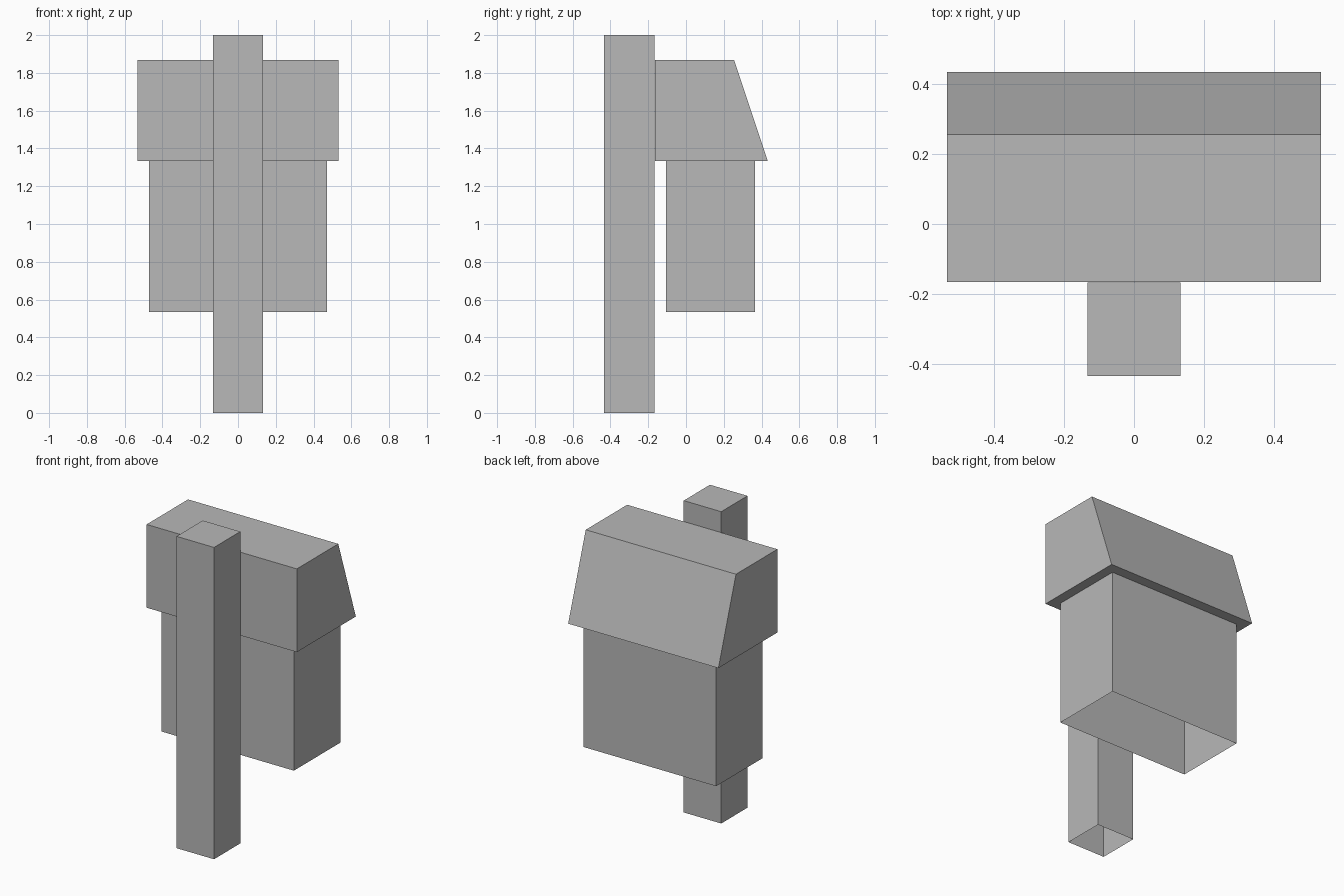
import bpy
import bmesh

cube = bpy.data.objects.get("Cube")
if cube:
    bpy.data.objects.remove(cube, do_unlink=True)

grey = bpy.data.materials.new("plain grey")
grey.use_nodes = True
color = (0.48, 0.48, 0.48, 1)
grey.diffuse_color = color
grey.node_tree.nodes["Principled BSDF"].inputs["Base Color"].default_value = color


def prism(name, half_width, profile, open_faces=()):
    """Extrude a (y, z) side profile along x, leaving out faces by normal z sign."""
    bm = bmesh.new()
    base = bm.faces.new([bm.verts.new((-half_width, y, z)) for y, z in profile])
    ext = bmesh.ops.extrude_face_region(bm, geom=[base], use_keep_orig=True)
    moved = [v for v in ext["geom"] if isinstance(v, bmesh.types.BMVert)]
    bmesh.ops.translate(bm, verts=moved, vec=(2 * half_width, 0, 0))
    bmesh.ops.recalc_face_normals(bm, faces=bm.faces)
    bm.normal_update()
    drop = [f for f in bm.faces if round(f.normal.z) in open_faces
            and abs(f.normal.z) > 0.99]
    bmesh.ops.delete(bm, geom=drop, context="FACES")
    mesh = bpy.data.meshes.new(name)
    bm.to_mesh(mesh)
    bm.free()
    mesh.materials.append(grey)
    obj = bpy.data.objects.new(name, mesh)
    bpy.context.collection.objects.link(obj)
    return obj


def rect(y0, y1, z0, z1):
    return [(y0, z0), (y1, z0), (y1, z1), (y0, z1)]


# Tall square post, open underneath
prism("post", 0.133, rect(-0.433, -0.167, 0, 2), open_faces=(-1,))

# Hollow box body, open underneath and capped by the lid
prism("body", 0.47, rect(-0.105, 0.366, 0.533, 1.333), open_faces=(-1, 1))

# Overhanging lid with a sloped back
prism("lid", 0.533, [(-0.165, 1.333), (0.433, 1.333), (0.255, 1.867), (-0.165, 1.867)])
